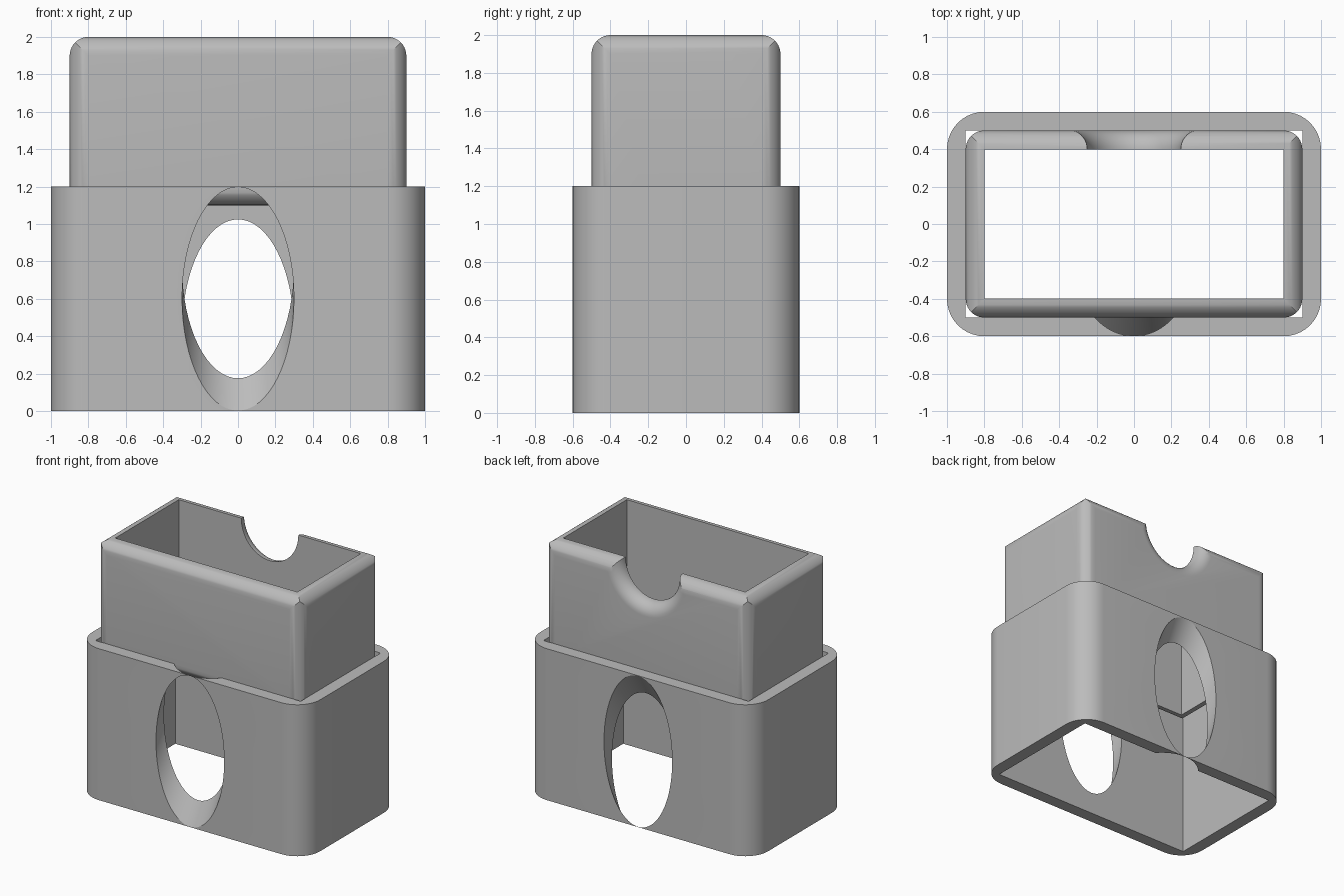
import bpy, bmesh
from math import sin, cos, pi, radians, sqrt
from mathutils import Vector, Matrix

cube = bpy.data.objects.get("Cube")
if cube:
    bpy.data.objects.remove(cube, do_unlink=True)

grey = bpy.data.materials.new("plain grey")
grey.use_nodes = True
COLOUR = (0.5, 0.5, 0.5, 1)
grey.diffuse_color = COLOUR
grey.node_tree.nodes["Principled BSDF"].inputs["Base Color"].default_value = COLOUR


def loft(name, rings):
    """Closed solid through rings that have equal point counts."""
    bm = bmesh.new()
    loops = [[bm.verts.new(p) for p in ring] for ring in rings]
    n = len(loops[0])
    for a, b in zip(loops, loops[1:]):
        for i in range(n):
            j = (i + 1) % n
            bm.faces.new((a[i], a[j], b[j], b[i]))
    bm.faces.new(loops[0][::-1])
    bm.faces.new(loops[-1])
    bmesh.ops.recalc_face_normals(bm, faces=bm.faces)
    mesh = bpy.data.meshes.new(name)
    bm.to_mesh(mesh)
    bm.free()
    mesh.materials.append(grey)
    obj = bpy.data.objects.new(name, mesh)
    bpy.context.collection.objects.link(obj)
    return obj


def rounded_rect(w, h, r, steps=10):
    if r == 0:
        return [(w / 2, h / 2), (-w / 2, h / 2), (-w / 2, -h / 2), (w / 2, -h / 2)]
    pts = []
    for k, (sx, sy) in enumerate([(1, 1), (-1, 1), (-1, -1), (1, -1)]):
        for i in range(steps + 1):
            a = (k + i / steps) * pi / 2
            pts.append((sx * (w / 2 - r) + r * cos(a), sy * (h / 2 - r) + r * sin(a)))
    return pts


def prism(name, w, h, r, length, axis, z):
    """Rounded rectangle extruded along an axis, centred at height z."""
    rings = []
    for t in (-length / 2, length / 2):
        ring = []
        for u, v in rounded_rect(w, h, r):
            p = {"x": (t, u, v), "y": (u, t, v), "z": (u, v, t)}[axis]
            ring.append(Vector(p) + Vector((0, 0, z)))
        rings.append(ring)
    return loft(name, rings)


def boolean(target, tool, operation):
    mod = target.modifiers.new("cut", "BOOLEAN")
    mod.operation = operation
    mod.solver = "EXACT"
    mod.object = tool
    bpy.context.view_layer.objects.active = target
    bpy.ops.object.modifier_apply(modifier=mod.name)
    bpy.data.objects.remove(tool, do_unlink=True)


def finish(obj):
    bpy.ops.object.select_all(action="DESELECT")
    obj.select_set(True)
    bpy.context.view_layer.objects.active = obj
    bpy.ops.object.shade_smooth_by_angle(angle=radians(25))


# Outer sleeve, open at both ends
sleeve = prism("outer_sleeve", 2, 1.2, 0.2, 1.2, "z", 0.6)
boolean(sleeve, prism("cavity", 1.8, 1.0, 0, 2, "z", 0.6), "DIFFERENCE")

# Slanted round holes through the front and back walls
tilt = Matrix.Rotation(radians(-30), 3, "X")
for y in (-0.6, 0.6):
    rings = []
    for t in (-0.9, 0.9):
        rings.append([tilt @ Vector((0.299 * cos(i * pi / 32), 0.299 * sin(i * pi / 32), t))
                      + Vector((0, y, 0.6)) for i in range(64)])
    boolean(sleeve, loft("hole", rings), "DIFFERENCE")
finish(sleeve)

# Inner box: three rounded prisms crossed, so that the edges meet in mitres
R = 0.1
box = prism("inner_box", 1.8, 1.0, R, 1.2, "z", 1.55)
boolean(box, prism("front_profile", 1.8, 0.9, R, 1.4, "y", 1.55), "INTERSECT")
boolean(box, prism("side_profile", 1.0, 0.9, R, 2.2, "x", 1.55), "INTERSECT")
boolean(box, prism("box_opening", 1.596, 0.796, 0, 2, "z", 1.55), "DIFFERENCE")

# Thumb notch in the back wall, flared towards the outside
stations = [(0.3, 0)]
for i in range(10):
    a = i / 9 * pi / 2
    stations.append((0.4 + R * sin(a), R * (1 - cos(a))))
stations.append((0.6, R))
notch = loft("notch", [[Vector(((0.25 + d) * cos(i * pi / 32), y, 2 + (0.27 + d) * sin(i * pi / 32)))
                        for i in range(64)] for y, d in stations])
boolean(box, notch, "DIFFERENCE")
finish(box)
